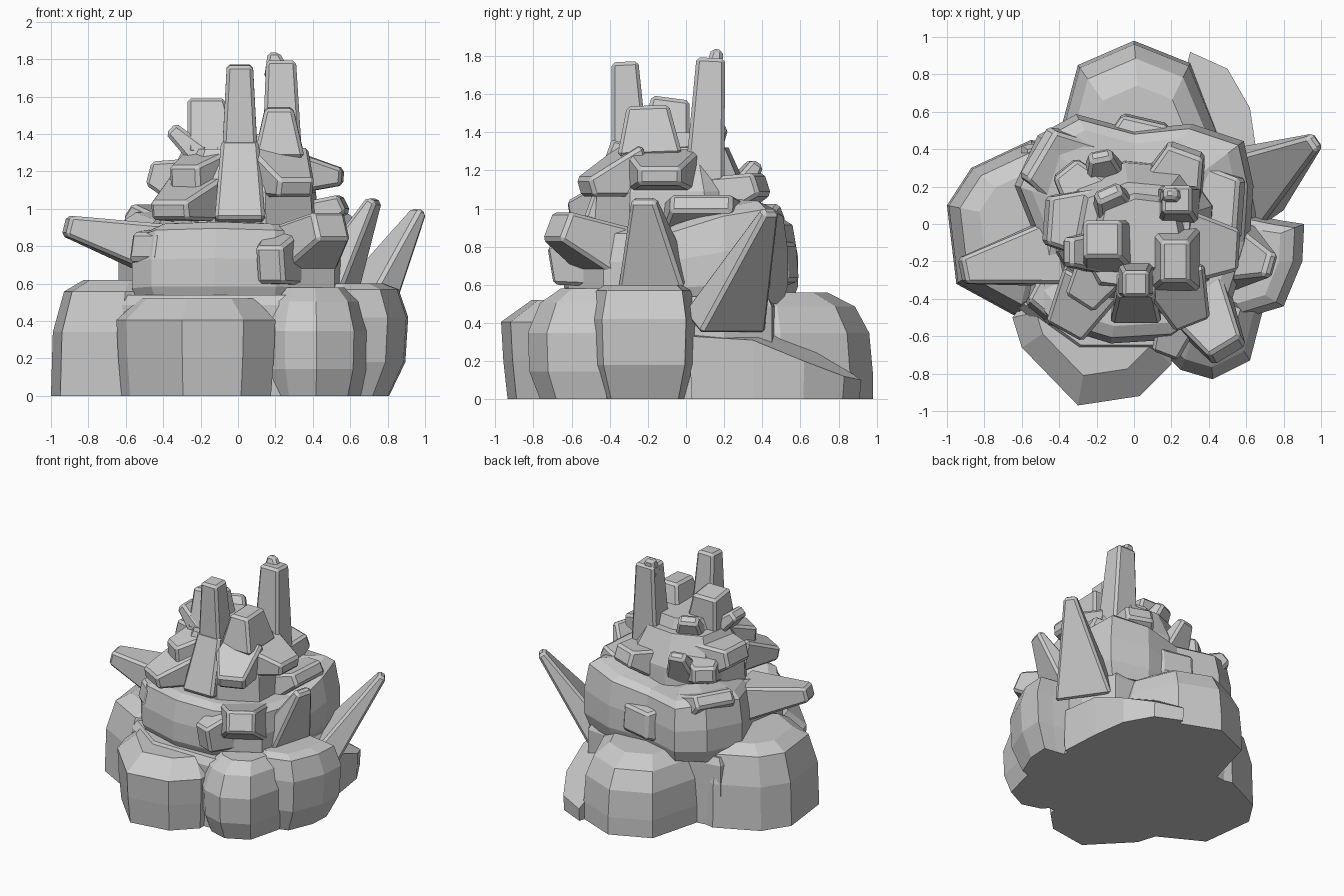
import bpy, bmesh
from mathutils import Vector


def build(name, rings, bevel=0.0):
    """Skin a stack of equal-length rings with flat quads and capped ends."""
    bm = bmesh.new()
    loops = [[bm.verts.new(p) for p in r] for r in rings]
    n = len(rings[0])
    for a, b in zip(loops, loops[1:]):
        for i in range(n):
            j = (i + 1) % n
            bm.faces.new((a[i], a[j], b[j], b[i]))
    bm.faces.new(loops[0])
    bm.faces.new(loops[-1])
    bmesh.ops.recalc_face_normals(bm, faces=bm.faces)
    me = bpy.data.meshes.new(name)
    bm.to_mesh(me)
    bm.free()
    ob = bpy.data.objects.new(name, me)
    bpy.context.collection.objects.link(ob)
    if bevel:
        m = ob.modifiers.new("worn_edges", 'BEVEL')
        m.width, m.segments = bevel, 1
    return ob


def mass(name, outline, z0, h, levels, c):
    """Rock mass: outline of (x, y[, top]) scaled about c at (height share, scale)."""
    rings = []
    for t, s in levels:
        rings.append([(c[0] + (p[0] - c[0]) * s, c[1] + (p[1] - c[1]) * s,
                       z0 + t * ((p[2] if len(p) > 2 else h) - z0)) for p in outline])
    build(name, rings)


def shard(name, p0, p1, w0, d0, w1, d1, side=None):
    """Tapered four-sided rock from p0 to p1 with a blunt end."""
    p0, p1 = Vector(p0), Vector(p1)
    a = (p1 - p0).normalized()
    s = Vector(side) if side else a.cross(Vector((0, 0, 1))).normalized()
    u = s.cross(a).normalized()
    rings = []
    for p, w, d in ((p0, w0, d0), (p1, w1, d1)):
        rings.append([p + s * (i * w / 2) + u * (j * d / 2)
                      for i, j in ((-1, -1), (1, -1), (1, 1), (-1, 1))])
    build(name, rings, 0.018)


# base core and the boulders around it
mass("base_core", [(-.62, -.45), (-.3, -.68), (.3, -.68), (.62, -.4), (.66, .2),
                   (.55, .45), (0, .5), (-.6, .42)], 0, .54,
     [(0, 1), (.9, 1), (1, .95)], (0, 0))
mass("left_boulder", [(-1, .1), (-.95, -.32), (-.62, -.5), (-.3, -.3), (-.3, .4),
                      (-.55, .45), (-.87, .3)], 0, .62,
     [(0, 1), (.55, .98), (.9, .86), (1, .65)], (-.5, 0))
mass("front_boulder", [(-.65, -.5), (-.6, -.66), (-.3, -.97), (.03, -.92), (.2, -.75),
                       (.2, -.3), (-.5, -.3)], 0, .52,
     [(0, .94), (.4, .98), (.78, 1), (1, .72)], (-.2, -.4))
mass("front_right_boulder", [(.17, -.7), (.25, -.78), (.42, -.83), (.62, -.73),
                             (.7, -.42), (.6, -.2), (.15, -.3)], 0, .58,
     [(0, .85), (.25, .98), (.6, 1), (.87, .85), (1, .6)], (.4, -.4))
mass("right_boulder", [(.6, -.5), (.8, -.44), (.9, -.2), (.91, 0), (.78, .02),
                       (.4, .1), (.4, -.4)], 0, .6,
     [(0, .8), (.3, .97), (.7, 1), (.95, .9), (1, .75)], (.4, -.2))
mass("back_boulder", [(-.42, .4), (-.3, .85), (0, .98), (.3, .86), (.45, .5),
                      (.4, .2), (-.3, .2)], 0, .56,
     [(0, 1), (.25, 1), (.62, .97), (.87, .85), (1, .62)], (.05, .35))
mass("back_right_slab", [(.3, .92, .1), (.5, .83, .12), (.62, .62, .2), (.66, .35, .31),
                         (.68, .02, .33), (.3, .1, .4), (.2, .5, .4)], 0, .3,
     [(0, .98), (1, 1)], (.4, .4))

# middle and upper tiers
mass("middle_tier", [(-.55, -.4, .88), (-.45, -.52, .92), (-.12, -.62, .93),
                     (.2, -.6, .92), (.5, -.42, .9), (.6, -.1, .9), (.62, .2, 1.0),
                     (.57, .43, 1.04), (.3, .52, 1.0), (0, .49, .95), (-.3, .57, .95),
                     (-.5, .46, 1.0), (-.62, .2, .98), (-.5, -.1, .94)], .5, .95,
     [(0, .97), (.2, 1.03), (.55, 1.03), (.92, .98), (1, .88), (1.02, .55)], (0, 0))
mass("upper_tier", [(-.42, -.15), (-.25, -.42), (.15, -.48), (.4, -.3), (.43, .1),
                    (.28, .31), (-.05, .34), (-.35, .22)], .9, 1.32,
     [(0, 1), (.45, .97), (1, .7)], (0, -.05))
mass("summit", [(-.25, -.12), (-.12, -.27), (.15, -.28), (.3, -.1), (.25, .15),
                (0, .18), (-.2, .1)], 1.28, 1.4, [(0, 1), (1, .8)], (.03, -.05))

# large outward spikes
shard("left_spike", (-.42, -.15, .78), (-.92, -.25, .91), .36, .28, .14, .11)
shard("right_spike", (.62, .2, .4), (.97, .44, .99), .42, .2, .09, .06)
shard("right_fang", (.52, -.16, .62), (.73, -.22, 1.05), .36, .2, .13, .06)

# shards around the middle tier
X = (1, 0, 0)
for i, args in enumerate([
    ((.3, -.35, .74), (.5, -.68, .91), .4, .3, .2, .16),
    ((.25, -.48, .74), (.17, -.69, .7), .22, .3, .15, .2),
    ((-.22, -.3, 1.05), (-.37, -.57, .99), .34, .24, .22, .1),
    ((.0, .3, .7), (.06, .56, .72), .45, .35, .25, .2),
    ((.3, .1, .9), (.57, .08, 1.03), .5, .25, .32, .1),
    ((-.3, .25, .8), (-.52, .38, .99), .45, .3, .3, .1),
    ((-.35, -.3, .75), (-.5, -.48, .8), .3, .3, .2, .15),
]):
    shard("middle_shard_%d" % (i + 1), *args)

# shards around the upper tier
for i, args in enumerate([
    ((-.2, .0, 1.12), (-.47, .02, 1.19), .4, .32, .25, .13),
    ((.2, -.12, 1.2), (.56, -.14, 1.17), .45, .28, .22, .09),
    ((.2, -.25, 1.2), (.31, -.53, 1.11), .35, .28, .2, .1),
    ((-.15, -.2, 1.18), (-.29, -.42, 1.16), .3, .28, .18, .14),
    ((-.15, .22, 1.02), (-.18, .37, 1.24), .26, .16, .12, .07),
    ((.2, .18, 1.05), (.28, .4, 1.13), .34, .24, .2, .12),
    ((-.25, .15, 1.08), (-.37, .3, 1.1), .28, .22, .16, .12),
]):
    shard("upper_shard_%d" % (i + 1), *args)

# spires and crown rocks
shard("front_buttress", (.01, -.44, .92), (.01, -.32, 1.35), .27, .2, .2, .14, X)
shard("front_spire", (.01, -.29, 1.2), (.01, -.32, 1.77), .2, .2, .14, .14, X)
shard("back_spire", (.24, .09, 1.0), (.23, .13, 1.79), .24, .22, .16, .15, X)
shard("back_spire_tip", (.22, .14, 1.7), (.19, .165, 1.835), .16, .1, .06, .06, X)
shard("crown_rock_right", (.22, -.19, 1.28), (.22, -.2, 1.54), .27, .34, .15, .22, X)
shard("crown_rock_left", (-.13, -.12, 1.28), (-.17, -.08, 1.58), .28, .28, .2, .2, X)
shard("crown_slab_left", (-.2, -.15, 1.28), (-.36, -.15, 1.43), .22, .13, .15, .08)
shard("crown_slab_back", (-.1, .08, 1.28), (-.14, .17, 1.44), .22, .14, .14, .08)
